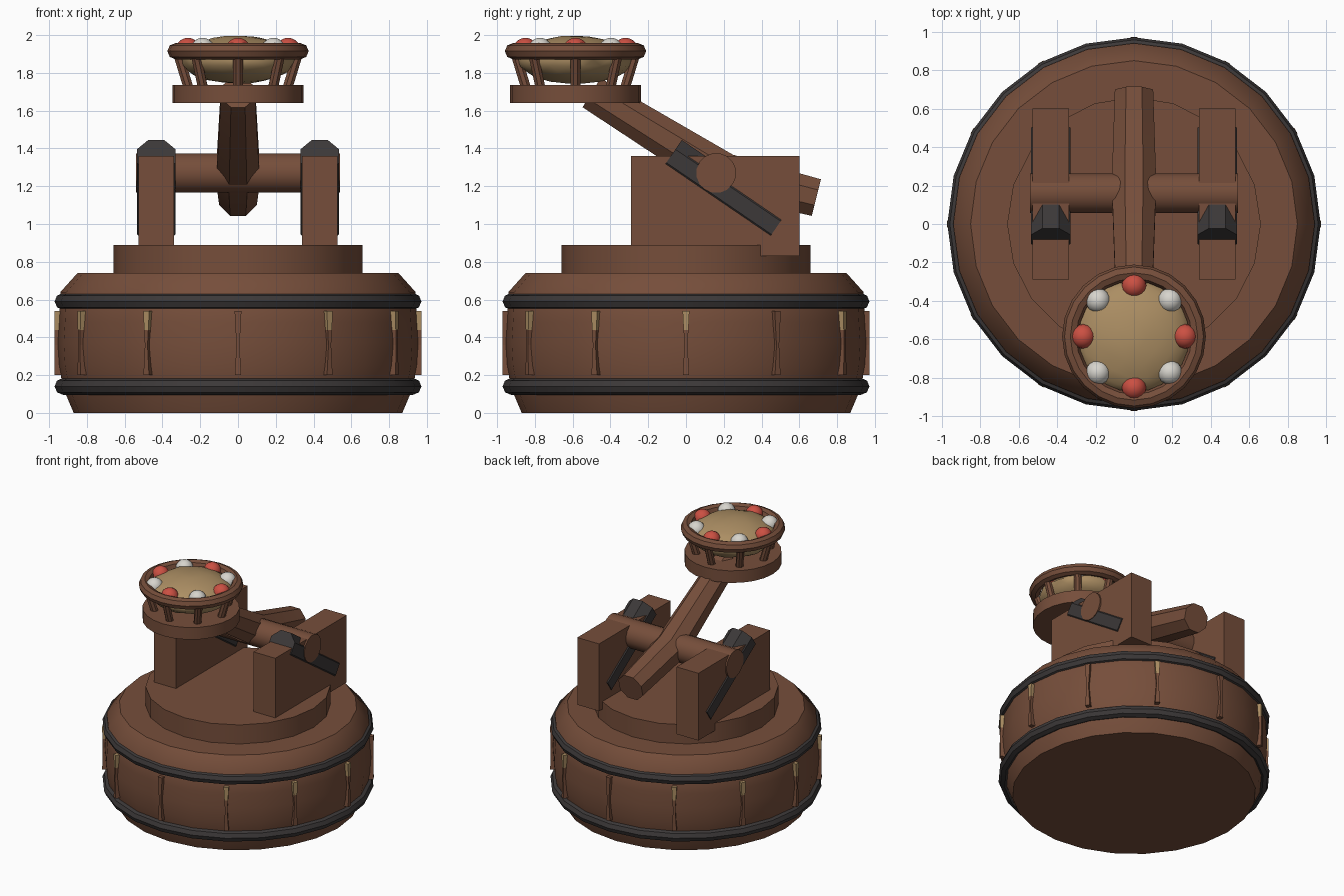
import bpy, bmesh, math, random
from mathutils import Vector, Matrix

random.seed(4)
if "Cube" in bpy.data.objects:
    bpy.data.objects.remove(bpy.data.objects["Cube"], do_unlink=True)


def material(name, r, g, b):
    m = bpy.data.materials.new(name)
    m.use_nodes = True
    m.diffuse_color = (r, g, b, 1)
    m.node_tree.nodes["Principled BSDF"].inputs["Base Color"].default_value = (r, g, b, 1)
    return m


wood = material("brown wood", 0.18, 0.076, 0.043)
iron = material("dark iron", 0.045, 0.04, 0.04)
straw = material("pale straw", 0.41, 0.27, 0.125)
red = material("red", 0.6, 0.08, 0.055)
white = material("off white", 0.68, 0.66, 0.61)


def finish(name, bm, *mats, smooth=True):
    bmesh.ops.recalc_face_normals(bm, faces=bm.faces)
    me = bpy.data.meshes.new(name)
    bm.to_mesh(me)
    bm.free()
    ob = bpy.data.objects.new(name, me)
    bpy.context.collection.objects.link(ob)
    for m in mats:
        me.materials.append(m)
    if smooth:
        bpy.ops.object.select_all(action='DESELECT')
        ob.select_set(True)
        bpy.context.view_layer.objects.active = ob
        bpy.ops.object.shade_smooth_by_angle(angle=math.radians(40))
    return ob


def skin(bm, rings, closed=False):
    """Bridge equal rings of points; cap the ends or close into a loop."""
    vs = [[bm.verts.new(p) for p in ring] for ring in rings]
    n = len(vs[0])
    pairs = list(zip(vs, vs[1:])) + ([(vs[-1], vs[0])] if closed else [])
    for a, b in pairs:
        for i in range(n):
            j = (i + 1) % n
            bm.faces.new((a[i], a[j], b[j], b[i]))
    if not closed:
        bm.faces.new(vs[0])
        bm.faces.new(vs[-1])


def circle(r, z, n, cy=0):
    return [(r * math.cos(math.tau * i / n), cy + r * math.sin(math.tau * i / n), z)
            for i in range(n)]


def lathe(name, profile, n, mat, cy=0, closed=False):
    bm = bmesh.new()
    skin(bm, [circle(r, z, n, cy) for r, z in profile], closed)
    return finish(name, bm, mat)


def hoop(name, major, minor, z, n, mat, cy=0, k=8):
    prof = [(major + minor * math.cos(math.tau * i / k), z + minor * math.sin(math.tau * i / k))
            for i in range(k)]
    return lathe(name, prof, n, mat, cy, True)


def tube(name, path, radii, n, mat):
    """Round bar through a path, with mitred bends and half a step of twist."""
    pts = [Vector(p) for p in path]
    rings = []
    for i, p in enumerate(pts):
        d = (pts[min(i + 1, len(pts) - 1)] - pts[max(i - 1, 0)]).normalized()
        u = Vector((1, 0, 0)) if abs(d.x) < 0.7 else Vector((0, 1, 0))
        u = (u - d * u.dot(d)).normalized()
        v = d.cross(u)
        angles = [math.tau * (k + 0.5) / n for k in range(n)]
        rings.append([p + radii[i] * (u * math.cos(a) + v * math.sin(a)) for a in angles])
    bm = bmesh.new()
    skin(bm, rings)
    return finish(name, bm, mat)


def box(name, lo, hi, mat):
    lo, hi = Vector(lo), Vector(hi)
    bm = bmesh.new()
    bmesh.ops.create_cube(bm, size=1)
    bmesh.ops.scale(bm, vec=hi - lo, verts=bm.verts)
    bmesh.ops.translate(bm, vec=(lo + hi) / 2, verts=bm.verts)
    return finish(name, bm, mat, smooth=False)


# Barrel base with two iron hoops
lathe("barrel_base", [(0.87, 0), (0.925, 0.13), (0.948, 0.25), (0.955, 0.37),
                      (0.948, 0.48), (0.94, 0.64), (0.85, 0.74)], 24, wood)
for label, z in (("lower", 0.14), ("upper", 0.59)):
    hoop(label + "_hoop", 0.927, 0.044, z, 24, iron)

# Narrow splints around the barrel, most with a pale upper end
for i in range(12):
    bm = bmesh.new()
    rings = []
    for z, w in ((0.2, 0.017), (0.36, 0.008), (0.44, 0.013), (0.54, 0.018)):
        rings.append([(0.9, -w, z), (0.972, -w, z), (0.972, w, z), (0.9, w, z)])
    skin(bm, rings)
    for f in bm.faces:
        f.material_index = int(i not in (1, 3, 9) and f.calc_center_median().z > 0.45)
    bm.transform(Matrix.Rotation(math.tau * i / 12, 4, 'Z'))
    finish("splint", bm, wood, straw, smooth=False)

# Turntable
lathe("turntable", [(0.66, 0.72), (0.66, 0.89)], 20, wood)

# Side supports, each with a slanted iron rod through it
for side, s in (("left", 1), ("right", -1)):
    x = 0.433 * s
    box(side + "_support", (x - 0.095, -0.29, 0.83), (x + 0.095, 0.6, 1.36), wood)
    tube(side + "_iron_rod", [(x, -0.08, 1.36), (x, 0.477, 0.98)], [0.111] * 2, 8, iron)

# Axle and bent throwing arm
tube("axle", [(-0.54, 0.16, 1.27), (0.54, 0.16, 1.27)], [0.106] * 2, 16, wood)
tube("throwing_arm", [(0, -0.5, 1.695), (0, 0.2, 1.262), (0, 0.69, 1.14)],
     [0.098, 0.125, 0.108], 8, wood)

# Basket: floor, rim and leaning bars
CY = -0.585
lathe("basket_floor", [(0.347, 1.64), (0.347, 1.735)], 24, wood, CY)
hoop("basket_rim", 0.331, 0.043, 1.915, 24, wood, CY)
for i in range(8):
    c, s = math.cos(math.tau * i / 8), math.sin(math.tau * i / 8)
    tube("basket_bar", [(0.262 * c, CY + 0.262 * s, 1.72), (0.32 * c, CY + 0.32 * s, 1.91)],
         [0.028] * 2, 8, wood)

# Lumpy straw load
bm = bmesh.new()
bmesh.ops.create_icosphere(bm, subdivisions=3, radius=1)
for v in bm.verts:
    v.co *= random.uniform(0.97, 1.02)
    v.co.x *= 0.305
    v.co.y *= 0.305
    v.co.z = 1.87 + 0.128 * v.co.z
    v.co.y += CY
finish("straw_load", bm, straw)

# Alternating red and white balls around the load
for i in range(8):
    a = math.tau * i / 8
    bm = bmesh.new()
    bmesh.ops.create_uvsphere(bm, u_segments=16, v_segments=10, radius=0.064)
    bmesh.ops.translate(bm, vec=(0.265 * math.cos(a), CY + 0.265 * math.sin(a), 1.922),
                        verts=bm.verts)
    finish("ball", bm, white if i % 2 else red)
